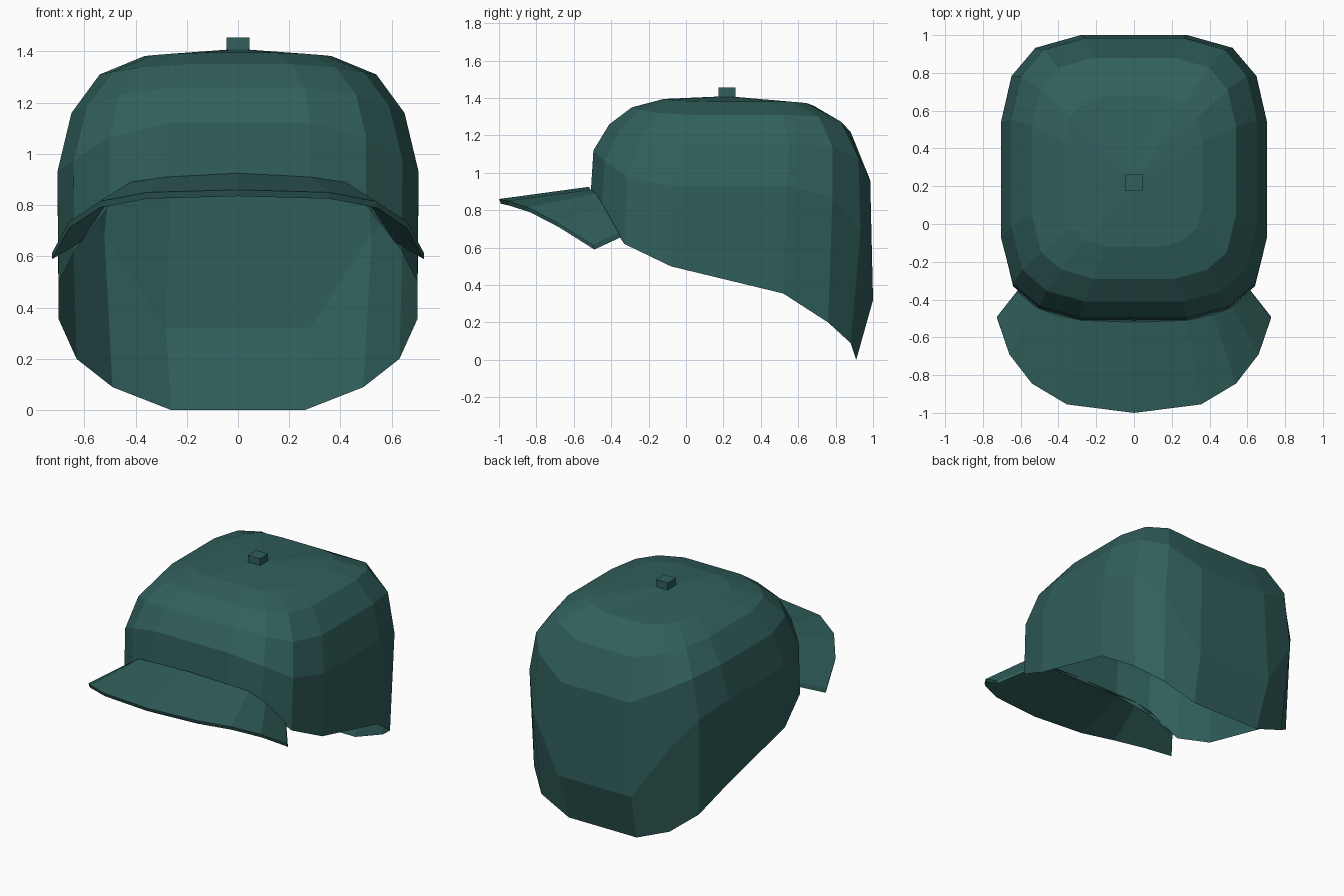
import bpy, bmesh
from mathutils import Vector

if "Cube" in bpy.data.objects:
    bpy.data.objects.remove(bpy.data.objects["Cube"])

mat = bpy.data.materials.new("dark_teal_cloth")
mat.diffuse_color = (0.03, 0.115, 0.105, 1)
mat.use_nodes = True
mat.node_tree.nodes["Principled BSDF"].inputs["Base Color"].default_value = mat.diffuse_color


def finish(name, bm):
    mesh = bpy.data.meshes.new(name)
    bm.to_mesh(mesh)
    bm.free()
    mesh.materials.append(mat)
    obj = bpy.data.objects.new(name, mesh)
    bpy.context.collection.objects.link(obj)
    return obj


def mirrored(half):
    """Close a right-hand half outline into a full loop."""
    return half + [(-x, y, z) for x, y, z in reversed(half)]


# Crown: rounded-rectangle rings, from the sloping open rim up to the apex
outline = [(.40, 1), (.74, .91), (.92, .71), (1, .38),
           (1, -.43), (.91, -.76), (.71, -.92), (.40, -1)]
blend = [1, .4, .1, 0, 0, .25, .7, 1]
rim = [(.26, .91, 0), (.49, .88, .09), (.63, .76, .20), (.70, .52, .355),
       (.70, -.08, .50), (.64, -.33, .62), (.50, -.45, .80), (.28, -.51, .88)]


def crown_ring(half_x, y_front, y_back, z_side, z_front, z_back):
    mid, half_y = (y_front + y_back) / 2, (y_back - y_front) / 2
    return [(half_x * u, mid + half_y * v,
             z_side + w * ((z_back if v > 0 else z_front) - z_side))
            for (u, v), w in zip(outline, blend)]


rings = [rim,
         crown_ring(.705, -.495, 1.0, .93, 1.12, .32),
         crown_ring(.65, -.41, .985, 1.16, 1.26, .96),
         crown_ring(.54, -.29, .88, 1.31, 1.35, 1.22),
         crown_ring(.365, -.12, .68, 1.382, 1.395, 1.36)]
bm = bmesh.new()
loops = [[bm.verts.new(p) for p in mirrored(r)] for r in rings]
n = len(loops[0])
for low, high in zip(loops, loops[1:]):
    for i in range(n):
        j = (i + 1) % n
        bm.faces.new((low[j], low[i], high[i], high[j]))
apex = bm.verts.new((0, .22, 1.41))
for i in range(n):
    bm.faces.new((loops[-1][(i + 1) % n], loops[-1][i], apex))
finish("crown", bm)

# Brim: curved strip between the crown front and the outer edge, with thickness
outer = [(0, -1, .86), (.355, -.955, .85), (.54, -.845, .815),
         (.66, -.69, .735), (.725, -.50, .615)]
inner = [(0, -.52, .925), (.28, -.51, .91), (.42, -.48, .89),
         (.52, -.44, .82), (.615, -.36, .68)]


def across(half):
    return [(-x, y, z) for x, y, z in reversed(half[1:])] + half


bm = bmesh.new()
edge_out = [bm.verts.new(p) for p in across(outer)]
edge_in = [bm.verts.new(p) for p in across(inner)]
for i in range(len(edge_out) - 1):
    bm.faces.new((edge_out[i], edge_out[i + 1], edge_in[i + 1], edge_in[i]))
top = bm.faces[:]
under = bmesh.ops.duplicate(bm, geom=bm.verts[:] + bm.edges[:] + top)
new_verts = [g for g in under["geom"] if isinstance(g, bmesh.types.BMVert)]
bmesh.ops.translate(bm, verts=new_verts, vec=Vector((0, .01, -.025)))
bmesh.ops.bridge_loops(bm, edges=[e for e in bm.edges if e.is_boundary])
bmesh.ops.recalc_face_normals(bm, faces=bm.faces[:])
finish("brim", bm)

# Button on the top of the crown
bm = bmesh.new()
bmesh.ops.create_cube(bm, size=1)
bmesh.ops.scale(bm, verts=bm.verts[:], vec=(.09, .09, .065))
bmesh.ops.translate(bm, verts=bm.verts[:], vec=(0, .22, 1.4225))
finish("top_button", bm)
